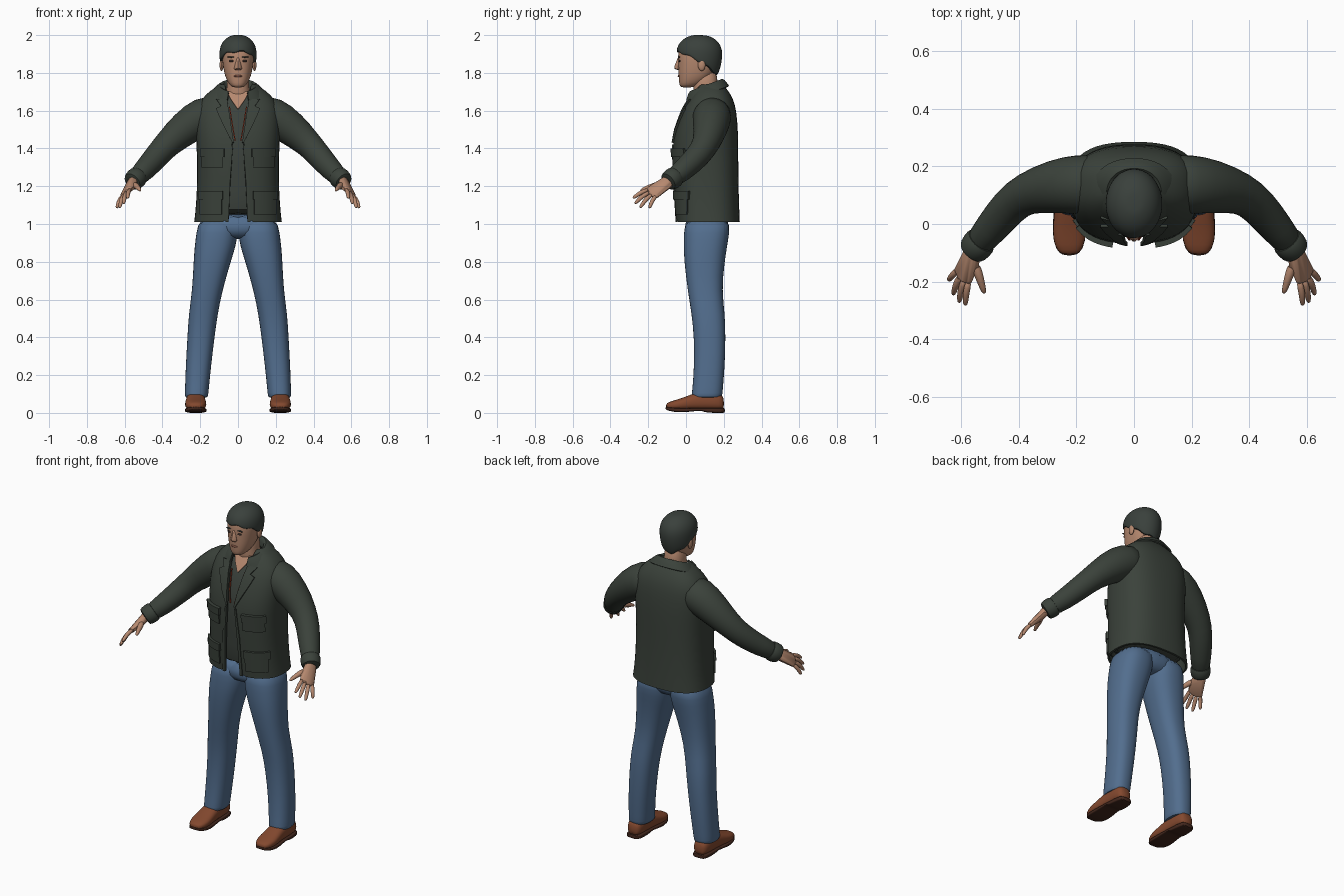
import bpy, bmesh, math
from mathutils import Vector, Matrix

if "Cube" in bpy.data.objects:
    bpy.data.objects.remove(bpy.data.objects["Cube"])


def material(name, rgb):
    m = bpy.data.materials.new(name)
    m.use_nodes = True
    m.diffuse_color = (*rgb, 1)
    m.node_tree.nodes["Principled BSDF"].inputs["Base Color"].default_value = (*rgb, 1)
    return m


JACKET = material("dark green cloth", (.043, .054, .043))
SHIRT = material("dark grey green knit", (.045, .055, .046))
HAIR = material("dark hair", (.042, .052, .045))
SKIN = material("skin", (.47, .25, .16))
LIPS = material("lips", (.30, .12, .08))
EYE = material("dark eyes", (.035, .022, .018))
JEANS = material("blue denim", (.085, .155, .27))
LEATHER = material("brown leather", (.23, .066, .028))
SOLE = material("dark sole", (.055, .02, .012))
RED = material("red lining", (.3, .04, .015))
parts = []


def finish(name, bm, mat, mirror=False, sub=0, thick=0):
    bmesh.ops.recalc_face_normals(bm, faces=bm.faces)
    mesh = bpy.data.meshes.new(name)
    bm.to_mesh(mesh)
    bm.free()
    mesh.materials.append(mat)
    ob = bpy.data.objects.new(name, mesh)
    bpy.context.collection.objects.link(ob)
    if sub:
        ob.modifiers.new("smooth", "SUBSURF").levels = sub
    if thick:
        s = ob.modifiers.new("thickness", "SOLIDIFY")
        s.thickness, s.offset = thick, 0
    if mirror:
        ob.modifiers.new("mirror", "MIRROR").use_mirror_merge = False
    parts.append(ob)


def power(v, e):
    return math.copysign(abs(v) ** e, v)


def ring(c, u, v, n=2.3, gap=0, segs=24):
    """Superellipse around c; a gap leaves it open on the -v side."""
    c, u, v = Vector(c), Vector(u), Vector(v)
    a0 = math.asin((gap / u.length) ** (n / 2)) if gap else 0
    count = segs + 1 if gap else segs
    angles = [a0 + (2 * math.pi - 2 * a0) * i / segs for i in range(count)]
    return [c + u * power(math.sin(a), 2 / n) - v * power(math.cos(a), 2 / n) for a in angles]


def level(z, rx, y0, y1, n=2.3, gap=0, x=0, tilt=0):
    ry = (y1 - y0) / 2
    return ring((x, (y0 + y1) / 2, z), (rx, 0, 0), (0, ry, tilt * ry), n, gap)


def loft(name, rings, mat, closed=True, sub=1, **kw):
    bm = bmesh.new()
    rows = [[bm.verts.new(p) for p in r] for r in rings]
    k = len(rows[0])
    for a, b in zip(rows, rows[1:]):
        for i in range(k if closed else k - 1):
            j = (i + 1) % k
            bm.faces.new((a[i], a[j], b[j], b[i]))
    if closed:
        bm.faces.new(rows[0])
        bm.faces.new(rows[-1])
    finish(name, bm, mat, sub=sub, **kw)


def tube(name, path, mat, segs=16, **kw):
    pts = [Vector(p[:3]) for p in path]
    rings = []
    for i, p in enumerate(pts):
        q = (pts[min(i + 1, len(pts) - 1)] - pts[max(i - 1, 0)]).to_track_quat("Z", "Y")
        r = path[i][3]
        rings.append(ring(p, q @ Vector((r, 0, 0)), q @ Vector((0, r, 0)), 2, 0, segs))
    loft(name, rings, mat, **kw)


def ball(name, c, scale, mat, mirror=False):
    bm = bmesh.new()
    bmesh.ops.create_uvsphere(bm, u_segments=14, v_segments=8, radius=1,
                              matrix=Matrix.Translation(c) @ Matrix.Diagonal((*scale, 1)))
    finish(name, bm, mat, mirror)


def hull(name, spots, mat, mirror=False):
    bm = bmesh.new()
    for x, y, z, r in spots:
        for p in ring((0, 0, 0), (1, 0, 0), (0, 1, 0), 2, 0, 8):
            for t in (-1.2, -.5, .5, 1.2):
                bm.verts.new((x + r * p.x * math.cos(t), y + r * p.y * math.cos(t), z + r * math.sin(t)))
    res = bmesh.ops.convex_hull(bm, input=bm.verts)
    inner = [g for g in res["geom_interior"] if isinstance(g, bmesh.types.BMVert)]
    bmesh.ops.delete(bm, geom=inner, context="VERTS")
    finish(name, bm, mat, mirror)


# Torso outline: height, half width, front, back, half width of the opening
TORSO = [(1.01, .228, -.045, .28, .05), (1.1, .217, -.053, .276, .047), (1.25, .211, -.06, .272, .04),
         (1.4, .214, -.068, .272, .026), (1.5, .22, -.05, .27, .033), (1.6, .218, -.015, .262, .05),
         (1.66, .19, .02, .245, .058), (1.705, .14, .05, .218, .064), (1.735, .09, .07, .19, .066)]
ROUND = 2.6


def front(x, z):
    for a, b in zip(TORSO, TORSO[1:]):
        if z <= b[0]:
            break
    t = (z - a[0]) / (b[0] - a[0])
    rx, y0, y1 = (a[i] + (b[i] - a[i]) * t for i in (1, 2, 3))
    return (y0 + y1) / 2 - (y1 - y0) / 2 * max(0, 1 - (x / rx) ** ROUND) ** (1 / ROUND)


def patch(name, rows, mat, thick, lift=0, cols=6):
    """Cloth plate that follows the chest, on both sides."""
    grid = []
    for z, x0, x1 in rows:
        xs = [x0 + (x1 - x0) * i / cols for i in range(cols + 1)]
        grid.append([Vector((x, front(x, z) - lift, z)) for x in xs])
    loft(name, grid, mat, closed=False, sub=0, thick=thick, mirror=True)


# Jacket and shirt
loft("jacket_body", [level(z, rx, a, b, ROUND, g) for z, rx, a, b, g in TORSO], JACKET,
     closed=False, thick=.012)
loft("shirt", [level(max(z, 1.045), rx - .016, a + .016, b - .016, ROUND)
               for z, rx, a, b, g in TORSO[:-1]], SHIRT)
loft("collar", [level(z, rx, a, b, 2.2, .052, tilt=.38) for z, rx, a, b in
                [(1.69, .078, .03, .178), (1.735, .085, .018, .186), (1.728, .105, .008, .2),
                 (1.685, .145, -.004, .225)]], JACKET, closed=False, thick=.01)
patch("lapels", [(1.43, .022, .03), (1.5, .033, .066), (1.57, .043, .1), (1.61, .05, .116),
                 (1.622, .052, .088), (1.66, .057, .115)], JACKET, .012, .008)
patch("front_bands", [(1.012, .05, .066), (1.25, .04, .056), (1.42, .026, .036)], JACKET, .014, .004)
for label, top, low, x0, x1 in (("chest", 1.4, 1.3, .072, .188), ("lower", 1.175, 1.05, .078, .198)):
    patch(label + "_pockets", [(low, x0 + .006, x1 - .004), (top - .02, x0 + .006, x1 - .004)], JACKET, .024)
    patch(label + "_pocket_flaps", [(top - .045, x0, x1), (top, x0, x1)], JACKET, .036)
patch("lining_edges", [(1.44, .012, .018), (1.52, .026, .032), (1.62, .042, .048)], RED, .005, -.006, 1)
patch("open_neck", [(1.61, 0, .003), (1.64, 0, .024), (1.66, 0, .038), (1.7, 0, .058)], SKIN, .006, -.007)

# Sleeves
tube("sleeves", [(.1, .14, 1.585, .1), (.19, .138, 1.572, .107), (.28, .13, 1.508, .095),
                 (.375, .108, 1.425, .073), (.43, .065, 1.36, .068), (.495, -.015, 1.285, .059),
                 (.553, -.085, 1.23, .05)], JACKET, mirror=True)
tube("cuffs", [(.525, -.052, 1.256, .05), (.53, -.058, 1.251, .059), (.558, -.092, 1.226, .056),
               (.563, -.098, 1.221, .045)], JACKET, mirror=True)

# Hands
KNUCKLES = [(.572, -.195, 1.183), (.588, -.19, 1.17), (.602, -.178, 1.158), (.61, -.158, 1.15)]
TIPS = [(.585, -.282, 1.137), (.606, -.272, 1.108), (.627, -.245, 1.086), (.643, -.195, 1.084)]
hull("palms", [(.553, -.1, 1.233, .024), (.568, -.092, 1.212, .024), (.553, -.145, 1.205, .018)]
     + [(*k, .014) for k in KNUCKLES], SKIN, True)
for label, k, t in zip(("index", "middle", "ring", "little"), KNUCKLES, TIPS):
    k, t = Vector(k), Vector(t)
    mid = k.lerp(t, .5) + Vector((.004, -.003, .007))
    tube(label + "_fingers", [(*k, .0135), (*mid, .0125), (*k.lerp(t, .88), .0105), (*t, .006)],
         SKIN, 8, mirror=True)
tube("thumbs", [(.55, -.14, 1.21, .02), (.535, -.185, 1.198, .016), (.524, -.222, 1.186, .012),
                (.517, -.242, 1.176, .007)], SKIN, 8, mirror=True)

# Trousers: height, inner and outer edge, front, back
LEG = [(1.04, 0, .205, -.005, .235), (.95, 0, .222, -.012, .23), (.88, .012, .23, -.013, .218),
       (.8, .038, .236, -.01, .205), (.65, .082, .242, .008, .19), (.52, .108, .262, .03, .207),
       (.4, .124, .268, .042, .21), (.25, .142, .277, .043, .206), (.12, .155, .281, .033, .195),
       (.085, .158, .282, .028, .192), (.08, .165, .275, .035, .185)]
loft("trouser_legs", [level(z, (b - a) / 2, c, d, 2.4, x=(a + b) / 2) for z, a, b, c, d in LEG],
     JEANS, mirror=True)
loft("trouser_seat", [level(.92, .07, .03, .18), level(.955, .2, -.008, .222), level(1.06, .2, -.006, .235)], JEANS)


# Shoes, built from heel-to-toe slices: y, half width, bottom, top
def slices(name, rows, mat, n):
    loft(name, [ring((.224, y, (a + b) / 2), (w, 0, 0), (0, 0, (b - a) / 2), n) for y, w, a, b in rows],
         mat, mirror=True)


slices("shoes", [(-.106, .02, .025, .045), (-.095, .042, .018, .057), (-.05, .058, .014, .07),
                 (0, .056, .014, .086), (.05, .051, .014, .108), (.12, .05, .014, .118),
                 (.18, .046, .014, .108), (.202, .03, .018, .08)], LEATHER, 2.5)
slices("soles", [(-.11, .022, .018, .034), (-.09, .048, .01, .03), (-.03, .061, 0, .024),
                 (.05, .053, .01, .026), (.09, .051, .012, .026), (.1, .051, 0, .026),
                 (.19, .048, 0, .026), (.207, .03, 0, .026)], SOLE, 5)

# Neck and head
loft("neck", [level(z, w, a, b) for z, w, a, b in
              [(1.62, .08, .05, .18), (1.69, .064, .04, .17), (1.74, .057, .038, .166),
               (1.82, .058, .04, .168)]], SKIN)
loft("head", [level(z, w, a, b) for z, w, a, b in
              [(1.722, .022, -.024, .03), (1.733, .044, -.035, .07), (1.765, .062, -.038, .12),
               (1.8, .074, -.041, .15), (1.85, .082, -.041, .165), (1.9, .086, -.045, .175),
               (1.95, .08, -.03, .17), (1.98, .05, 0, .13)]], SKIN)
hull("nose", [(0, -.037, 1.875, .008), (0, -.052, 1.829, .011), (.012, -.042, 1.824, .009),
              (-.012, -.042, 1.824, .009)], SKIN)
ball("ears", (.087, .083, 1.842), (.011, .02, .032), SKIN, True)
ball("eyes", (.034, -.034, 1.863), (.014, .006, .006), EYE, True)
ball("eyebrows", (.036, -.036, 1.884), (.021, .006, .004), HAIR, True)
ball("mouth", (0, -.036, 1.783), (.024, .008, .006), LIPS)


# Hair cap with a rim that drops from fringe to nape
def hair_ring(f, squeeze=1):
    out = []
    for i in range(36):
        a = 2 * math.pi * i / 36
        back = (1 - math.cos(a)) / 2
        rim = 1.912 - .125 * back ** 1.2 + .006 * math.sin(7 * a)
        z = rim + (2.002 - rim) * f
        if z > 1.9:
            r = max(0, 1 - ((z - 1.9) / .103) ** 2.4) ** .5
        else:
            r = 1 - .2 * ((1.9 - z) / .11) ** 2
        r *= squeeze
        out.append(Vector((.099 * r * math.sin(a), .071 - .122 * r * math.cos(a), z)))
    return out


loft("hair", [hair_ring(0, .86), hair_ring(0, .98)]
     + [hair_ring(f) for f in (.08, .25, .45, .62, .77, .88, .95, .99)], HAIR)

# Apply modifiers and shade
for ob in bpy.context.selected_objects:
    ob.select_set(False)
for ob in parts:
    ob.select_set(True)
bpy.context.view_layer.objects.active = parts[0]
bpy.ops.object.convert(target="MESH")
bpy.ops.object.shade_smooth_by_angle(angle=math.radians(40))
